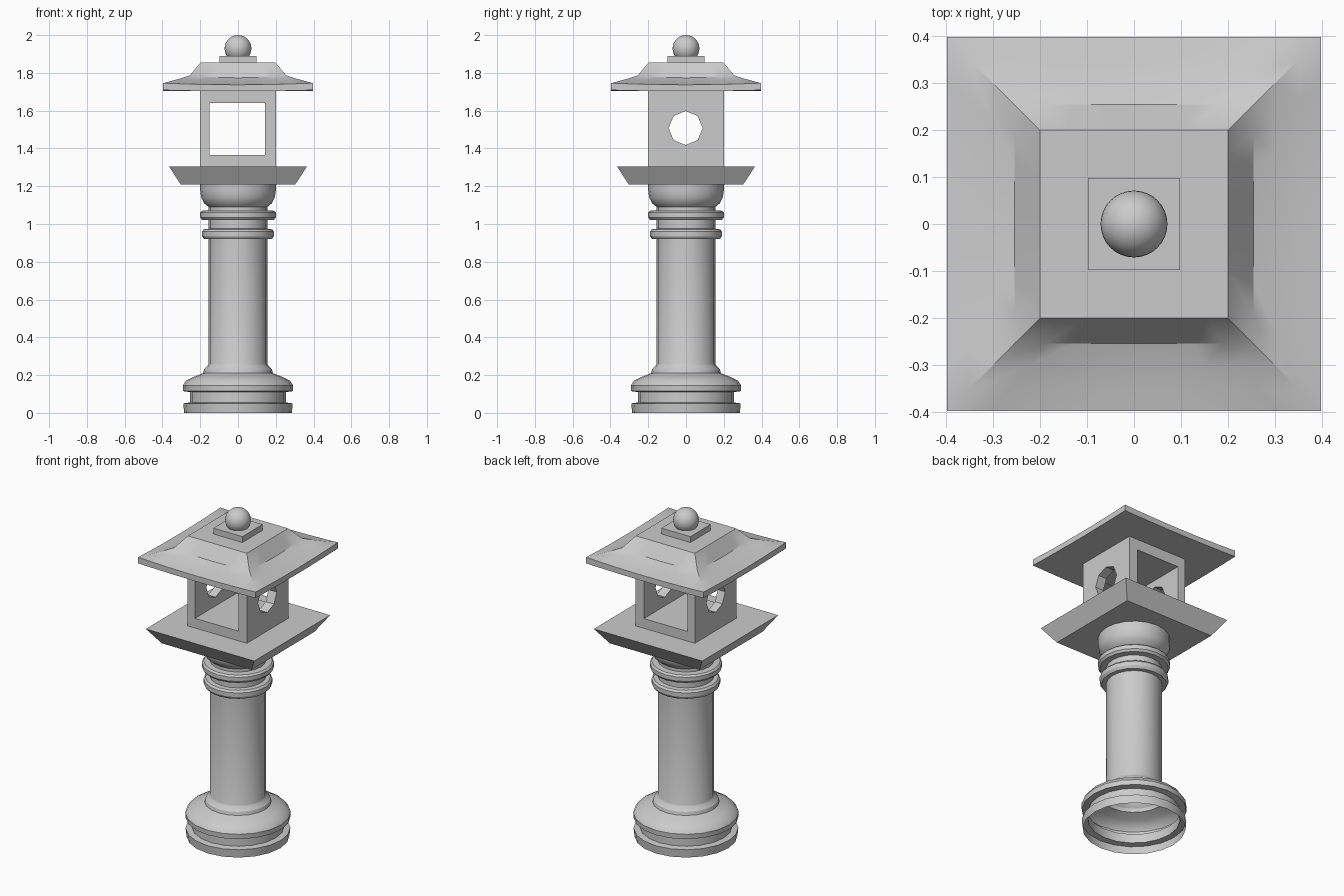
import bpy, bmesh
from math import pi, sin, cos, sqrt, radians
from mathutils import Matrix, Vector

if "Cube" in bpy.data.objects:
    bpy.data.objects.remove(bpy.data.objects["Cube"])


def finish(name, bm, smooth=False):
    bmesh.ops.recalc_face_normals(bm, faces=bm.faces)
    me = bpy.data.meshes.new(name)
    bm.to_mesh(me)
    bm.free()
    ob = bpy.data.objects.new(name, me)
    bpy.context.collection.objects.link(ob)
    if smooth:
        bpy.ops.object.select_all(action='DESELECT')
        ob.select_set(True)
        bpy.context.view_layer.objects.active = ob
        bpy.ops.object.shade_smooth_by_angle(angle=radians(30))
    return ob


def square_block(name, half_bottom, half_top, z0, z1):
    bm = bmesh.new()
    bmesh.ops.create_cone(
        bm, cap_ends=True, segments=4, radius1=half_bottom * sqrt(2),
        radius2=half_top * sqrt(2), depth=z1 - z0,
        matrix=Matrix.Translation((0, 0, (z0 + z1) / 2)) @ Matrix.Rotation(pi / 4, 4, 'Z'))
    return finish(name, bm)


def bridge(bm, a, b):
    n = len(a)
    for i in range(n):
        j = (i + 1) % n
        bm.faces.new((a[i], a[j], b[j], b[i]))


# Turned pedestal, an open shell of revolution (radius, height)
profile = [(0.285, 0), (0.29, 0.05), (0.255, 0.055), (0.255, 0.11), (0.29, 0.115),
           (0.292, 0.145), (0.275, 0.17), (0.235, 0.19), (0.185, 0.21), (0.18, 0.23),
           (0.16, 0.25), (0.155, 0.26), (0.155, 0.92), (0.18, 0.92), (0.19, 0.935),
           (0.19, 0.96), (0.18, 0.972), (0.155, 0.975), (0.155, 1.02), (0.19, 1.022),
           (0.2, 1.035), (0.2, 1.06), (0.19, 1.07), (0.155, 1.072), (0.155, 1.09),
           (0.18, 1.11), (0.195, 1.14), (0.2, 1.175), (0.2, 1.215)]
SIDES = 20
bm = bmesh.new()
rings = [[bm.verts.new((r * cos(2 * pi * k / SIDES), r * sin(2 * pi * k / SIDES), z))
          for k in range(SIDES)] for r, z in profile]
for a, b in zip(rings, rings[1:]):
    bridge(bm, a, b)
finish("pedestal", bm, True)

# Flared platform
square_block("platform", 0.303, 0.366, 1.21, 1.305)

# Light chamber with a square opening front to back and round ones side to side
chamber = square_block("light_chamber", 0.2, 0.2, 1.305, 1.71)

bm = bmesh.new()
bmesh.ops.create_cube(bm, size=1, matrix=Matrix.Translation((-0.003, 0, 1.502))
                      @ Matrix.Diagonal((0.294, 1, 0.276, 1)))
square_cutter = finish("square_window_cutter", bm)

bm = bmesh.new()
bmesh.ops.create_cone(bm, cap_ends=True, segments=8, radius1=0.09, radius2=0.09, depth=1,
                      matrix=Matrix.Translation((0, -0.002, 1.508)) @ Matrix.Rotation(pi / 2, 4, 'Y'))
round_cutter = finish("round_window_cutter", bm)

for cutter in (square_cutter, round_cutter):
    cutter.hide_render = True
    cutter.hide_viewport = True
    mod = chamber.modifiers.new(cutter.name, 'BOOLEAN')
    mod.operation = 'DIFFERENCE'
    mod.solver = 'EXACT'
    mod.object = cutter


# Roof: square rings whose corners lift slightly
def roof_ring(bm, half, z, lift, n=8):
    ring = []
    for side in range(4):
        rot = Matrix.Rotation(side * pi / 2, 4, 'Z')
        for i in range(n):
            t = -1 + 2 * i / n
            ring.append(bm.verts.new(rot @ Vector((half * t, -half, z + lift * t * t))))
    return ring


bm = bmesh.new()
levels = [(0.397, 1.703, 0.006), (0.397, 1.737, 0.009), (0.35, 1.746, 0.012),
          (0.3, 1.758, 0.014), (0.254, 1.774, 0.014), (0.199, 1.854, 0)]
rings = [roof_ring(bm, *lv) for lv in levels]
for a, b in zip(rings, rings[1:]):
    bridge(bm, a, b)
bm.faces.new(rings[0])
bm.faces.new(rings[-1])
finish("roof", bm, True)

# Finial block and ball
square_block("finial_block", 0.098, 0.098, 1.85, 1.89)
bm = bmesh.new()
bmesh.ops.create_uvsphere(bm, u_segments=32, v_segments=16, radius=0.071,
                          matrix=Matrix.Translation((0, 0, 1.929)))
finish("finial_ball", bm, True)
